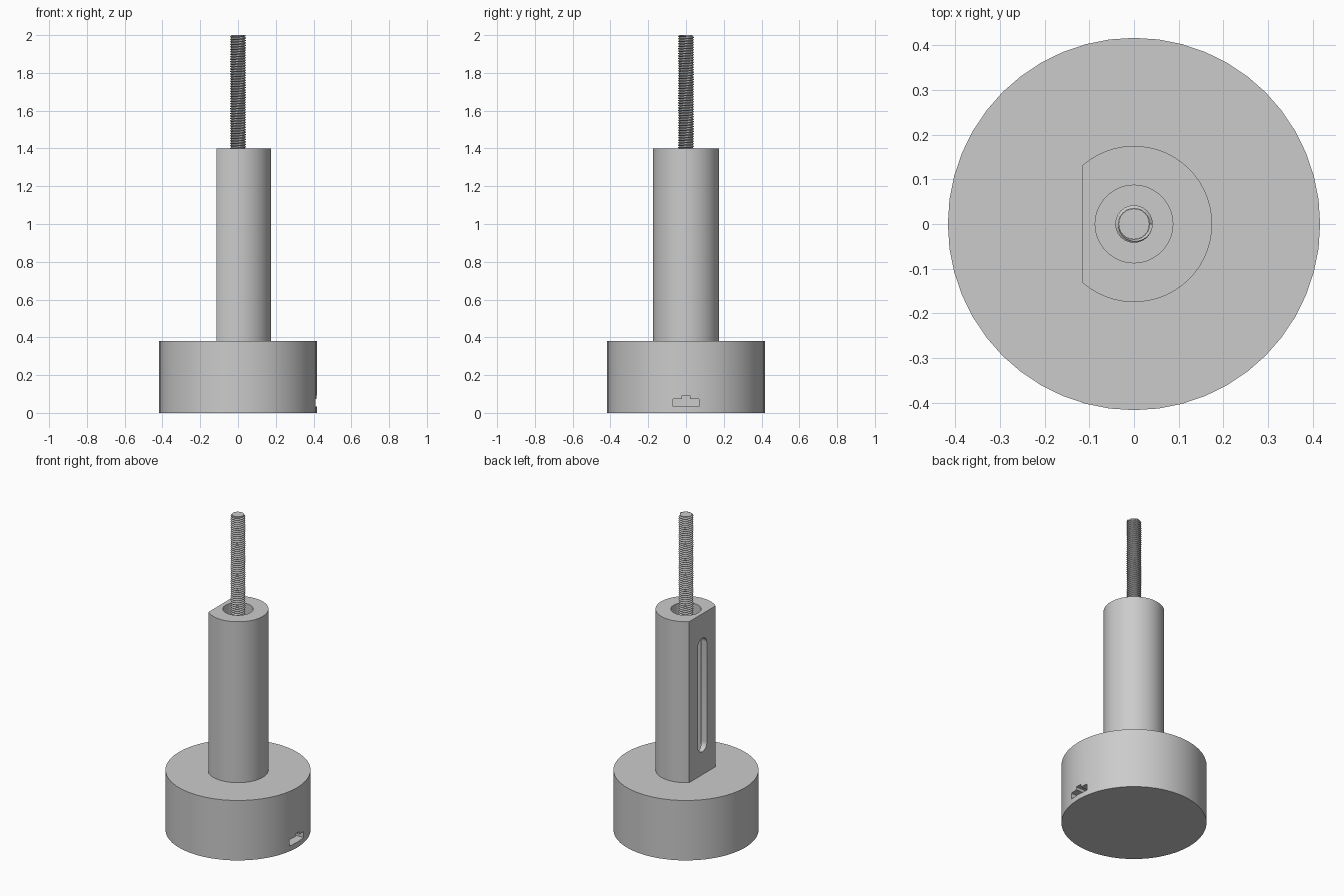
import bpy, bmesh
from math import pi, cos, sin, radians
from mathutils import Vector

default = bpy.data.objects.get("Cube")
if default:
    bpy.data.objects.remove(default, do_unlink=True)

grey = bpy.data.materials.new("plain grey")
grey.use_nodes = True
colour = (0.6, 0.6, 0.6, 1)
grey.diffuse_color = colour
grey.node_tree.nodes["Principled BSDF"].inputs["Base Color"].default_value = colour


def finish(name, bm):
    """Turn a bmesh into a named grey object."""
    bmesh.ops.recalc_face_normals(bm, faces=bm.faces[:])
    mesh = bpy.data.meshes.new(name)
    bm.to_mesh(mesh)
    bm.free()
    mesh.materials.append(grey)
    obj = bpy.data.objects.new(name, mesh)
    bpy.context.collection.objects.link(obj)
    return obj


def prism(name, outline, offset):
    """Extrude a closed outline of 3D points along an offset."""
    bm = bmesh.new()
    face = bm.faces.new([bm.verts.new(p) for p in outline])
    out = bmesh.ops.extrude_face_region(bm, geom=[face], use_keep_orig=True)
    moved = [g for g in out["geom"] if isinstance(g, bmesh.types.BMVert)]
    bmesh.ops.translate(bm, verts=moved, vec=Vector(offset))
    return finish(name, bm)


def arc(radius, start, end, steps):
    """Points on an arc, ends included."""
    angles = [start + (end - start) * i / steps for i in range(steps + 1)]
    return [(radius * cos(a), radius * sin(a)) for a in angles]


def disc(radius, z, steps):
    return [(x, y, z) for x, y in arc(radius, 0, 2 * pi, steps)[:-1]]


def select_only(obj):
    bpy.ops.object.select_all(action='DESELECT')
    obj.select_set(True)
    bpy.context.view_layer.objects.active = obj


def cut(obj, cutter):
    mod = obj.modifiers.new("cut", 'BOOLEAN')
    mod.operation = 'DIFFERENCE'
    mod.solver = 'EXACT'
    mod.object = cutter
    select_only(obj)
    bpy.ops.object.modifier_apply(modifier=mod.name)
    bpy.data.objects.remove(cutter, do_unlink=True)


def smooth(obj):
    select_only(obj)
    bpy.ops.object.shade_smooth_by_angle(angle=radians(30))


BASE_TOP, SHAFT_TOP, ROD_TOP = 0.38, 1.4, 2.0

# Round base with a small T-shaped socket near the bottom
base = prism("base", disc(0.417, 0, 48), (0, 0, BASE_TOP))
half = [(0.02, 0.092), (0.02, 0.074), (0.07, 0.074), (0.07, 0.034)]
tee = half + [(-y, z) for y, z in reversed(half)]
cut(base, prism("socket_cutter", [(0.35, y, z) for y, z in tee], (0.15, 0, 0)))
smooth(base)

# Hollow shaft with one flat side
flat_angle = radians(131)
outline = [(x, y, BASE_TOP) for x, y in arc(0.175, -flat_angle, flat_angle, 40)]
shaft = prism("shaft", outline, (0, 0, SHAFT_TOP - BASE_TOP))
cut(shaft, prism("bore_cutter", disc(0.087, BASE_TOP - 0.1, 48), (0, 0, 1.3)))

# Rounded slot through the flat side into the bore
slot = [(-0.2, y, 1.2 + z) for y, z in arc(0.045, 0, pi, 12)]
slot += [(-0.2, y, 0.57 + z) for y, z in arc(0.045, pi, 2 * pi, 12)]
cut(shaft, prism("slot_cutter", slot, (0.2, 0, 0)))
smooth(shaft)

# Threaded rod: a helical ridge running up the full length, trimmed flat on top
SEGMENTS, PITCH = 24, 0.0131
ROOT, CREST = 0.035, 0.042
turns = int((ROD_TOP - BASE_TOP) / PITCH) + 2
profile = [(ROOT, 0), (CREST, 0.4), (CREST, 0.55)]
bm = bmesh.new()
rows = []
for i in range(turns * SEGMENTS + 1):
    a = 2 * pi * i / SEGMENTS
    z = BASE_TOP - PITCH + PITCH * i / SEGMENTS
    rows.append([bm.verts.new((r * cos(a), r * sin(a), z + PITCH * rise))
                 for r, rise in profile])
for i in range(len(rows) - SEGMENTS - 1):
    strip = rows[i] + [rows[i + SEGMENTS][0]]
    after = rows[i + 1] + [rows[i + 1 + SEGMENTS][0]]
    for k in range(len(profile)):
        bm.faces.new((strip[k], after[k], after[k + 1], strip[k + 1]))
trim = bmesh.ops.bisect_plane(bm, geom=bm.verts[:] + bm.edges[:] + bm.faces[:],
                              plane_co=(0, 0, ROD_TOP - 0.002),
                              plane_no=(0, 0, 1), clear_outer=True)
rim = [g for g in trim["geom_cut"] if isinstance(g, bmesh.types.BMEdge)]
bmesh.ops.edgenet_fill(bm, edges=rim)
smooth(finish("threaded_rod", bm))

# Plain core closing the rod's end
smooth(prism("rod_core", disc(ROOT - 0.0005, BASE_TOP, SEGMENTS), (0, 0, ROD_TOP - BASE_TOP)))
